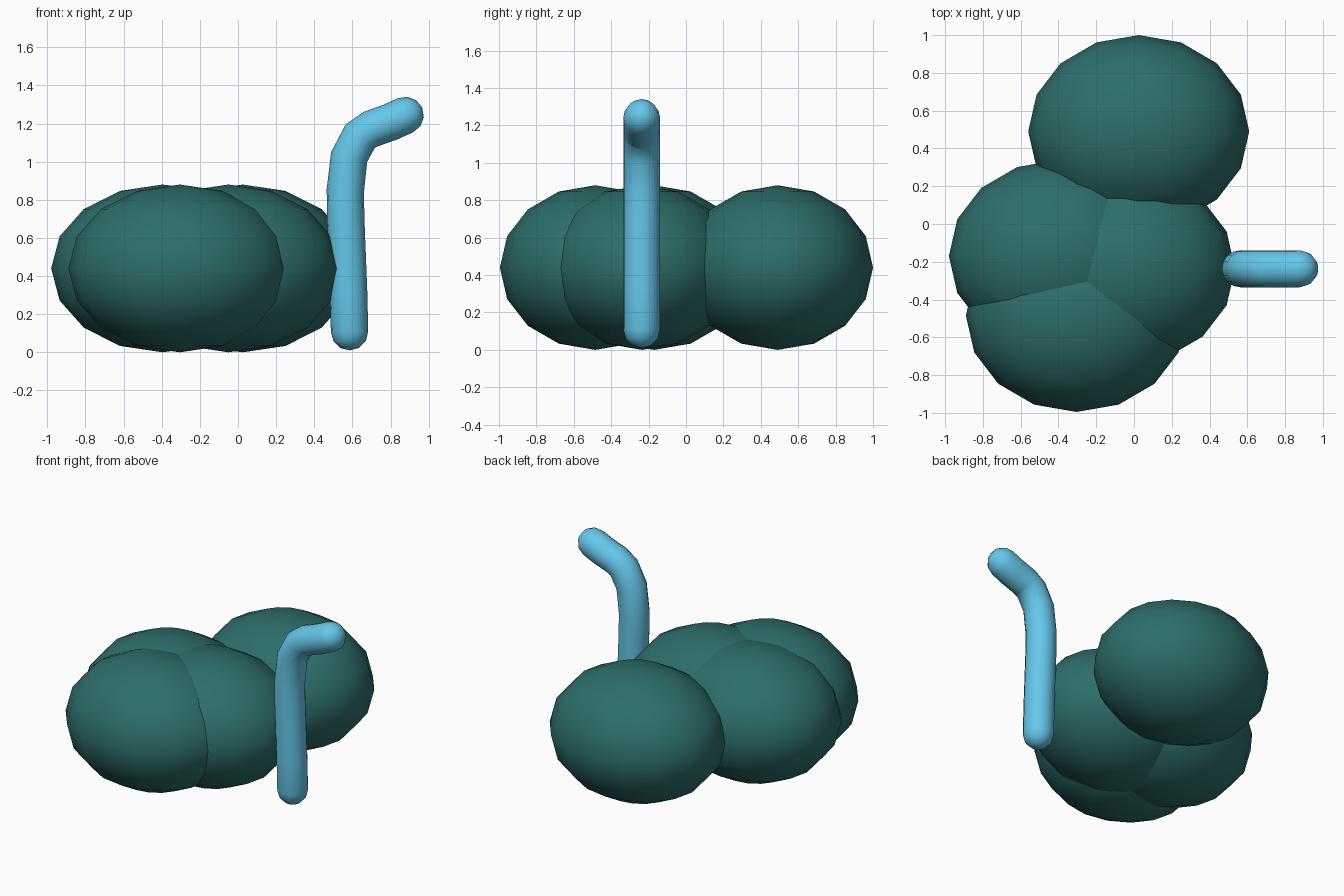
import bpy, bmesh, math
from mathutils import Vector

if "Cube" in bpy.data.objects:
    bpy.data.objects.remove(bpy.data.objects["Cube"])


def material(name, color):
    m = bpy.data.materials.new(name)
    m.diffuse_color = color
    m.use_nodes = True
    m.node_tree.nodes["Principled BSDF"].inputs["Base Color"].default_value = m.diffuse_color
    return m


green = material("foliage_green", (0.026, 0.155, 0.145, 1))
blue = material("tube_blue", (0.13, 0.57, 0.82, 1))

# Bush: four overlapping flattened low-poly spheres
for i, (x, y) in enumerate([(0.025, 0.49), (-0.395, -0.17), (-0.305, -0.485), (-0.05, -0.235)]):
    bpy.ops.mesh.primitive_uv_sphere_add(segments=16, ring_count=8, radius=1, location=(x, y, 0.44))
    lobe = bpy.context.object
    lobe.name = f"bush_lobe_{i + 1}"
    lobe.scale = (0.585, 0.51, 0.44)
    lobe.data.materials.append(green)
    bpy.ops.object.shade_smooth()

# Snorkel-like bent tube: centre line in the xz plane, with rounded ends
R, Y, SIDES = 0.098, -0.237, 16
path = [Vector((x, 0, z)) for x, z in [
    (0.585, 0.108), (0.58, 0.32), (0.565, 0.7), (0.563, 0.85),
    (0.583, 1.025), (0.642, 1.135), (0.70, 1.172), (0.80, 1.208), (0.877, 1.243)]]
n = len(path)
rings = []
for i, p in enumerate(path):
    t = (path[min(i + 1, n - 1)] - path[max(i - 1, 0)]).normalized()
    rings.append((p, t, R))
caps = [math.radians(a) for a in (30, 60)]
start, end = rings[0], rings[-1]
rings = ([(start[0] - start[1] * R * math.sin(a), start[1], R * math.cos(a)) for a in reversed(caps)]
         + rings
         + [(end[0] + end[1] * R * math.sin(a), end[1], R * math.cos(a)) for a in caps])

bm = bmesh.new()
loops = []
for p, t, r in rings:
    side = Vector((t.z, 0, -t.x))
    loops.append([bm.verts.new(p + side * (r * math.cos(a)) + Vector((0, Y + r * math.sin(a), 0)))
                  for a in (2 * math.pi * k / SIDES for k in range(SIDES))])
for a, b in zip(loops, loops[1:]):
    for k in range(SIDES):
        j = (k + 1) % SIDES
        bm.faces.new((a[k], a[j], b[j], b[k]))
for loop, (p, t, _), s in ((loops[0], start, -1), (loops[-1], end, 1)):
    tip = bm.verts.new(p + t * (R * s) + Vector((0, Y, 0)))
    for k in range(SIDES):
        bm.faces.new((loop[k], loop[(k + 1) % SIDES], tip))
bmesh.ops.recalc_face_normals(bm, faces=bm.faces)
for f in bm.faces:
    f.smooth = True
mesh = bpy.data.meshes.new("bent_tube")
bm.to_mesh(mesh)
bm.free()
mesh.materials.append(blue)
bpy.context.collection.objects.link(bpy.data.objects.new("bent_tube", mesh))
